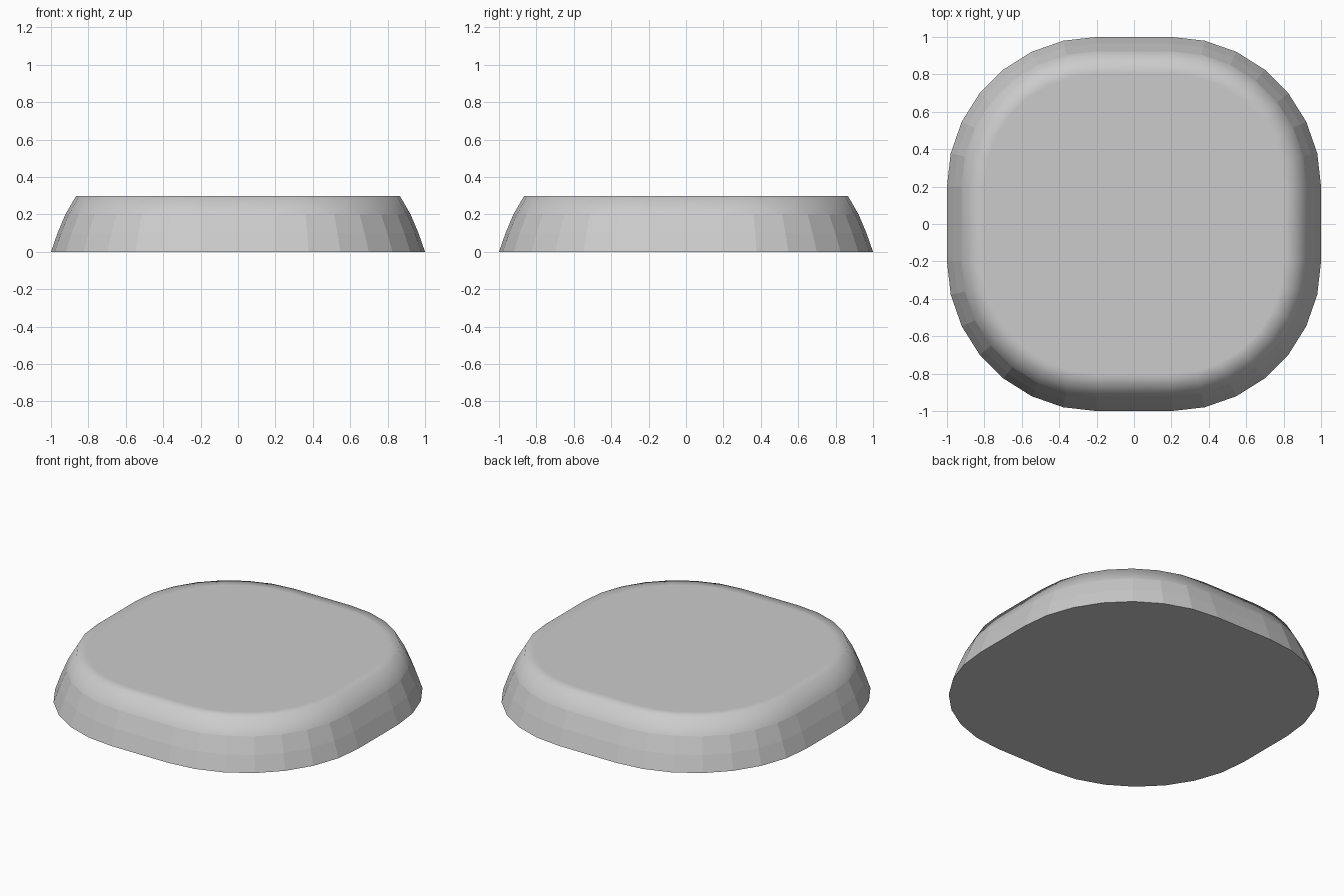
import bpy, bmesh, math

if "Cube" in bpy.data.objects:
    bpy.data.objects.remove(bpy.data.objects["Cube"])

# Ring profile from bottom to top: (inset from outer edge, height)
PROFILE = [(0.0, 0.0), (0.035, 0.1), (0.077, 0.2), (0.135, 0.3), (0.2, 0.3)]
STRAIGHT, RADIUS, SEGMENTS = 0.2, 0.8, 7


def outline(inset):
    """Rounded square outline, counter-clockwise."""
    r = RADIUS - inset
    points = []
    for corner, (sx, sy) in enumerate([(1, 1), (-1, 1), (-1, -1), (1, -1)]):
        for i in range(SEGMENTS + 1):
            a = math.pi / 2 * (corner + i / SEGMENTS)
            points.append((sx * STRAIGHT + r * math.cos(a),
                           sy * STRAIGHT + r * math.sin(a)))
    return points


# Stack the rings and bridge them
bm = bmesh.new()
rings = [[bm.verts.new((x, y, z)) for x, y in outline(inset)] for inset, z in PROFILE]
for level, (low, high) in enumerate(zip(rings, rings[1:])):
    for i in range(len(low)):
        j = (i + 1) % len(low)
        face = bm.faces.new((low[i], low[j], high[j], high[i]))
        face.smooth = level >= 2      # faceted wall, soft upper rim

# Flat bottom and smooth top
bm.faces.new(rings[0][::-1])
bm.faces.new(rings[-1]).smooth = True

mesh = bpy.data.meshes.new("rounded_base")
bm.to_mesh(mesh)
bm.free()
base = bpy.data.objects.new("rounded_base", mesh)
bpy.context.collection.objects.link(base)
